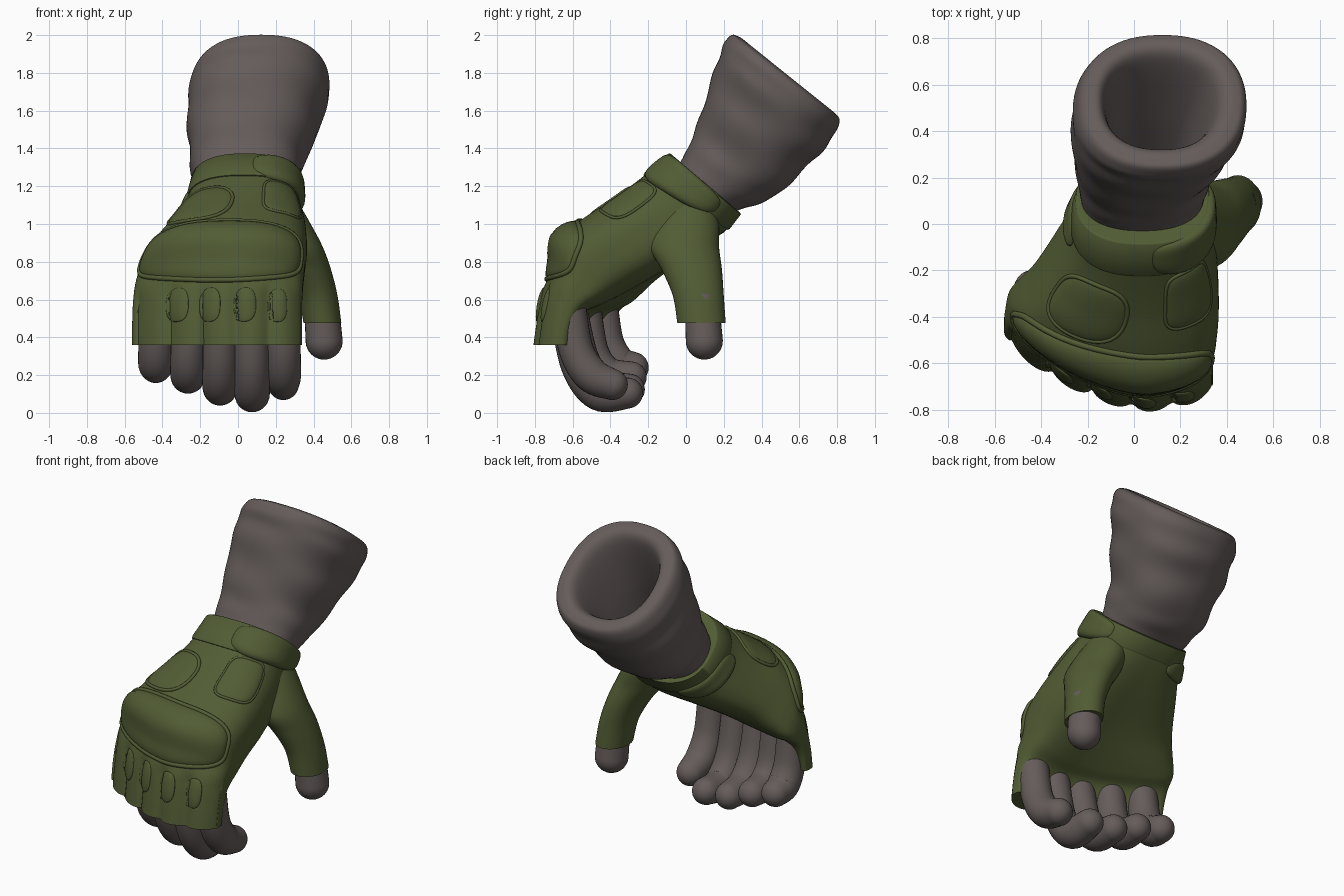
import bpy, bmesh, math
from mathutils import Vector

if "Cube" in bpy.data.objects:
    bpy.data.objects.remove(bpy.data.objects["Cube"])


def material(name, rgb):
    m = bpy.data.materials.new(name)
    m.diffuse_color = (*rgb, 1)
    m.use_nodes = True
    m.node_tree.nodes["Principled BSDF"].inputs["Base Color"].default_value = m.diffuse_color
    return m


GREEN = material("olive_green", (0.085, 0.108, 0.035))
GREY = material("warm_grey", (0.130, 0.108, 0.105))


def finish(ob, mat):
    ob.data.materials.append(mat)
    bpy.ops.object.select_all(action='DESELECT')
    ob.select_set(True)
    bpy.context.view_layer.objects.active = ob
    bpy.ops.object.shade_smooth_by_angle(angle=math.radians(50))


def loft(name, rings, mat, cap_a=True, cap_b=True):
    bm = bmesh.new()
    vs = [[bm.verts.new(p) for p in r] for r in rings]
    n = len(rings[0])
    for a, b in zip(vs, vs[1:]):
        for i in range(n):
            j = (i + 1) % n
            bm.faces.new((a[i], a[j], b[j], b[i]))
    if cap_a:
        bm.faces.new(vs[0][::-1])
    if cap_b:
        bm.faces.new(vs[-1])
    bmesh.ops.recalc_face_normals(bm, faces=bm.faces)
    me = bpy.data.meshes.new(name)
    bm.to_mesh(me)
    bm.free()
    ob = bpy.data.objects.new(name, me)
    bpy.context.collection.objects.link(ob)
    finish(ob, mat)
    return ob


def interp(rows, u):
    """Catmull-Rom through rows of numbers."""
    last = len(rows) - 1
    u = max(0.0, min(last, u))
    i = min(int(u), last - 1)
    t = u - i
    p = [rows[max(0, min(last, i + k))] for k in (-1, 0, 1, 2)]
    return [0.5 * (2 * b + (c - a) * t + (2 * a - 5 * b + 4 * c - d) * t * t
                   + (3 * b - a - 3 * c + d) * t ** 3) for a, b, c, d in zip(*p)]


def section(row, t, n):
    """Point of a superellipse between a back-of-hand and a palm point."""
    dy, dz, py, pz, xl, xr = row[:6]
    c, s = math.cos(t), math.sin(t)
    k = (abs(c) ** n + abs(s) ** n) ** (-1 / n)
    mid = Vector(((xl + xr) / 2, (dy + py) / 2, (dz + pz) / 2))
    b = Vector((0, (dy - py) / 2, (dz - pz) / 2))
    return mid + Vector(((xr - xl) / 2 * c * k, 0, 0)) + b * s * k, b.normalized(), mid, s * k


# Glove sections: back y,z, palm y,z, left x, right x, exponent, skew
HAND = [(-.08, 1.37, .285, 1.06, -.24, .315, 2.4, 0),
        (-.235, 1.245, .205, .965, -.27, .325, 2.5, .1),
        (-.39, 1.13, .05, .85, -.345, .355, 2.7, .35),
        (-.56, 1.02, -.17, .72, -.44, .365, 2.9, .6),
        (-.68, .925, -.33, .63, -.50, .355, 3, .9),
        (-.70, .79, -.45, .57, -.54, .345, 3.1, 1),
        (-.76, .65, -.54, .53, -.555, .34, 3.2, 1),
        (-.79, .50, -.59, .46, -.56, .34, 3.2, 1),
        (-.81, .36, -.61, .36, -.56, .34, 3.2, 1)]


def hand(u, t, off=0.0):
    row = interp(HAND, u)
    p, b, mid, y = section(row, t, row[6])
    # grooves between the finger sleeves
    w = max(0, min(1, (u - 5.6) / .5)) * max(0, min(1, y * 1.5))
    p += b * w * .04 * (abs(math.cos(math.pi * (p.x + .44) / .172)) ** .5 - 1)
    d = p.x - .05
    p.y += row[7] * abs(d) ** 1.5 * (.55 if d < 0 else .2)
    if off:
        e = .02
        u0 = max(.05, min(7.95, u))
        nrm = (hand(u0 + e, t) - hand(u0 - e, t)).cross(hand(u, t + e) - hand(u, t - e)).normalized()
        if nrm.dot(section(row, t, row[6])[0] - mid) < 0:
            nrm = -nrm
        p += nrm * off
    return p


def angles(n):
    return [2 * math.pi * i / n for i in range(n)]


loft("glove_body", [[hand(i / 8, t) for t in angles(160)] for i in range(65)], GREEN)


def pad(name, u0, t0, du, dt, h, n=4, pipe=0.0, soft=5):
    """Raised pad lying on the glove, with an optional piped edge."""
    t0, dt = math.radians(t0), math.radians(dt)

    def at(r, a, off):
        c, s = math.cos(a), math.sin(a)
        k = r * (abs(c) ** n + abs(s) ** n) ** (-1 / n)
        return hand(u0 + du * c * k, t0 + dt * s * k, off)
    rings = [[at(1, a, -.012) for a in angles(72)]]
    for r in (1, .985, .95, .88, .78, .65, .5, .35, .2, .06):
        rings.append([at(r, a, .003 + h * (1 - r ** soft) ** .6) for a in angles(72)])
    loft(name, rings, GREEN, False, True)
    if pipe:
        loop = [at(1.02, a, pipe * .2) for a in angles(72)]
        rings = []
        for i, p in enumerate(loop):
            d = (loop[(i + 1) % 72] - loop[i - 1]).normalized()
            out = (p - hand(u0, t0)).normalized()
            s1 = d.cross(out).normalized()
            s2 = d.cross(s1)
            rings.append([p + pipe * (s1 * math.cos(q) + s2 * math.sin(q)) for q in angles(8)])
        loft(name + "_piping", rings + rings[:1], GREEN, False, False)


# Knuckle guard, panels and finger pads
pad("knuckle_guard", 4.35, 92, 1.25, 62, .04, 2.5, .014, 3.5)
pad("right_back_panel", 1.75, 50, .7, 19, .012, 4, .008)
pad("left_back_panel", 2.15, 122, .75, 26, .016, 2.5, .010, 3)
for i, ang in enumerate((116, 95, 72, 51)):
    pad("finger_pad_%d" % (i + 1), 6.5, ang, .6, 7, .012, 2.5, 0, 2)

# Wrist strap: a band around the cuff and its two tabs
band = [(0, -.03), (0, .004), (.06, .010), (.85, .012), (.92, .006), (.92, -.02)]
loft("wrist_strap", [[hand(u, t, o) for t in angles(96)] for u, o in band], GREEN, False, False)
pad("strap_tab", .5, 25, .5, 57, .034, 3)
pad("strap_end", 1.0, 205, .38, 44, .022, 3)

# Sleeve: outer wall, rolled rim and hollow inside
SLEEVE = [(-.05, 1.29, .22, 1.05, -.22, .29),
          (-.005, 1.375, .31, 1.085, -.235, .31),
          (.055, 1.51, .455, 1.135, -.25, .34),
          (.115, 1.70, .60, 1.265, -.265, .405),
          (.17, 1.87, .72, 1.385, -.265, .46),
          (.21, 1.97, .80, 1.50, -.25, .485),
          (.26, 2.00, .805, 1.57, -.205, .45),
          (.32, 1.92, .715, 1.59, -.13, .36),
          (.23, 1.62, .48, 1.38, -.10, .26),
          (.08, 1.34, .28, 1.17, -.09, .20)]


def sleeve_point(u, t):
    p, b, mid, y = section(interp(SLEEVE, u), t, 2.3)
    fold = .008 * math.sin(u * 4.6 + 1.6 * math.sin(t + .6)) * math.sin(2 * t + .8)
    k = max(0, min(1, u - .8, 5.2 - u))
    return p + (p - mid).normalized() * fold * k


loft("sleeve", [[sleeve_point(i / 8, t) for t in angles(80)] for i in range(73)], GREY)


def digit(name, pts, mat, steps=8):
    """Round-ended finger through (x, y, z, radius) points."""
    n = (len(pts) - 1) * steps
    path = [interp(pts, i / steps) for i in range(n + 1)]
    rings = []

    def ring(c, d, r):
        nrm = d.cross(Vector((1, 0, 0))).normalized()
        side = nrm.cross(d).normalized()
        rings.append([c + r * (side * math.cos(q) + nrm * math.sin(q)) for q in angles(28)])
    for i, p in enumerate(path):
        a, b = path[max(0, i - 1)], path[min(n, i + 1)]
        d = (Vector(b[:3]) - Vector(a[:3])).normalized()
        ring(Vector(p[:3]), d, p[3])
    for k in range(1, 9):
        q = math.pi / 2 * k / 8.2
        ring(Vector(path[-1][:3]) + d * path[-1][3] * math.sin(q), d, path[-1][3] * math.cos(q))
    loft(name, rings, mat)


# Five curled fingers: x, then y,z at the root, two joints and the tip
FINGERS = [(-.435, -.45, .55, -.42, .37, -.36, .265, -.28, .24),
           (-.265, -.54, .55, -.50, .32, -.42, .205, -.29, .19),
           (-.095, -.61, .53, -.55, .28, -.45, .145, -.30, .125),
           (.075, -.63, .53, -.57, .25, -.46, .105, -.31, .105),
           (.24, -.62, .55, -.58, .33, -.50, .20, -.39, .15)]
for i, (x, *yz) in enumerate(FINGERS):
    joints = [(x, yz[2 * k], yz[2 * k + 1], r) for k, r in enumerate((.092, .092, .094, .082))]
    digit("finger_%d" % (i + 1), joints, GREY)

# Thumb sleeve: z, x, y, half width, half depth
THUMB = [(1.13, .22, .03, .09, .12), (1.0, .25, .0, .135, .175), (.88, .305, -.01, .143, .185),
         (.76, .37, .03, .122, .16), (.62, .422, .065, .105, .135), (.475, .447, .082, .1, .128)]
rings = []
for i in range(41):
    z, x, y, rx, ry = interp(THUMB, i / 8)
    rings.append([(x + rx * math.cos(q), y + ry * math.sin(q), z) for q in angles(40)])
loft("thumb_sleeve", rings, GREEN)
digit("thumb_tip", [(.435, .085, .62, .09), (.447, .09, .5, .094), (.456, .097, .38, .098)], GREY)
